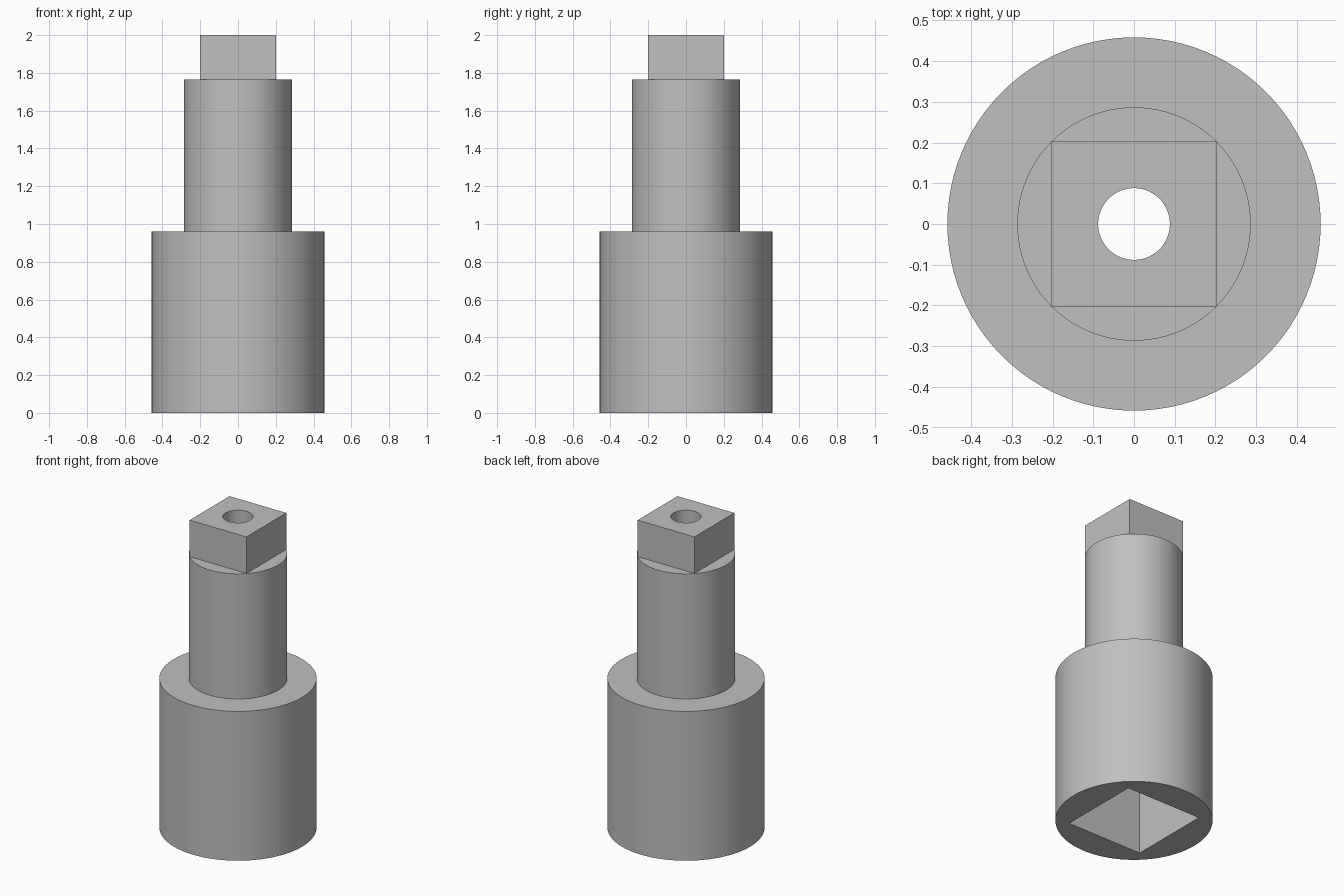
import bpy
import bmesh
from math import cos, sin, pi, radians

if "Cube" in bpy.data.objects:
    bpy.data.objects.remove(bpy.data.objects["Cube"], do_unlink=True)

SEGMENTS = 96  # multiple of 8, so square rings get true corners

steel = bpy.data.materials.new("grey_steel")
steel.use_nodes = True
colour = (0.53, 0.53, 0.53, 1)
steel.diffuse_color = colour
steel.node_tree.nodes["Principled BSDF"].inputs["Base Color"].default_value = colour


def ring(bm, shape, size, z):
    """Ring of vertices: a circle of radius size, or a square of half-width size."""
    verts = []
    for i in range(SEGMENTS):
        a = 2 * pi * i / SEGMENTS
        r = size
        if shape == "square":
            r = size / max(abs(cos(a)), abs(sin(a)))
        verts.append(bm.verts.new((r * cos(a), r * sin(a), z)))
    return verts


def loft(name, sections):
    """Closed hollow solid skinned through the sections in order."""
    bm = bmesh.new()
    rings = [ring(bm, *s) for s in sections]
    for lower, upper in zip(rings, rings[1:] + rings[:1]):
        for i in range(SEGMENTS):
            j = (i + 1) % SEGMENTS
            bm.faces.new((lower[i], lower[j], upper[j], upper[i]))
    bmesh.ops.recalc_face_normals(bm, faces=bm.faces)
    mesh = bpy.data.meshes.new(name)
    bm.to_mesh(mesh)
    bm.free()
    mesh.materials.append(steel)
    obj = bpy.data.objects.new(name, mesh)
    bpy.context.collection.objects.link(obj)
    return obj


BODY, SHAFT, DRIVE, BORE, SOCKET = 0.458, 0.2865, 0.2022, 0.088, 0.268
BODY_TOP, SHAFT_TOP, TOP, SOCKET_DEPTH = 0.96, 1.765, 2.0, 0.58

adapter = loft("socket_adapter", [
    # outside, from the base up: body, shaft, square drive
    ("circle", BODY, 0),
    ("circle", BODY, BODY_TOP),
    ("circle", SHAFT, BODY_TOP),
    ("circle", SHAFT, SHAFT_TOP),
    ("square", DRIVE, SHAFT_TOP),
    ("square", DRIVE, TOP),
    # inside, from the top down: round bore, square socket
    ("circle", BORE, TOP),
    ("circle", BORE, SOCKET_DEPTH),
    ("square", SOCKET, SOCKET_DEPTH),
    ("square", SOCKET, 0),
])

bpy.ops.object.select_all(action="DESELECT")
adapter.select_set(True)
bpy.context.view_layer.objects.active = adapter
bpy.ops.object.shade_smooth_by_angle(angle=radians(30))
